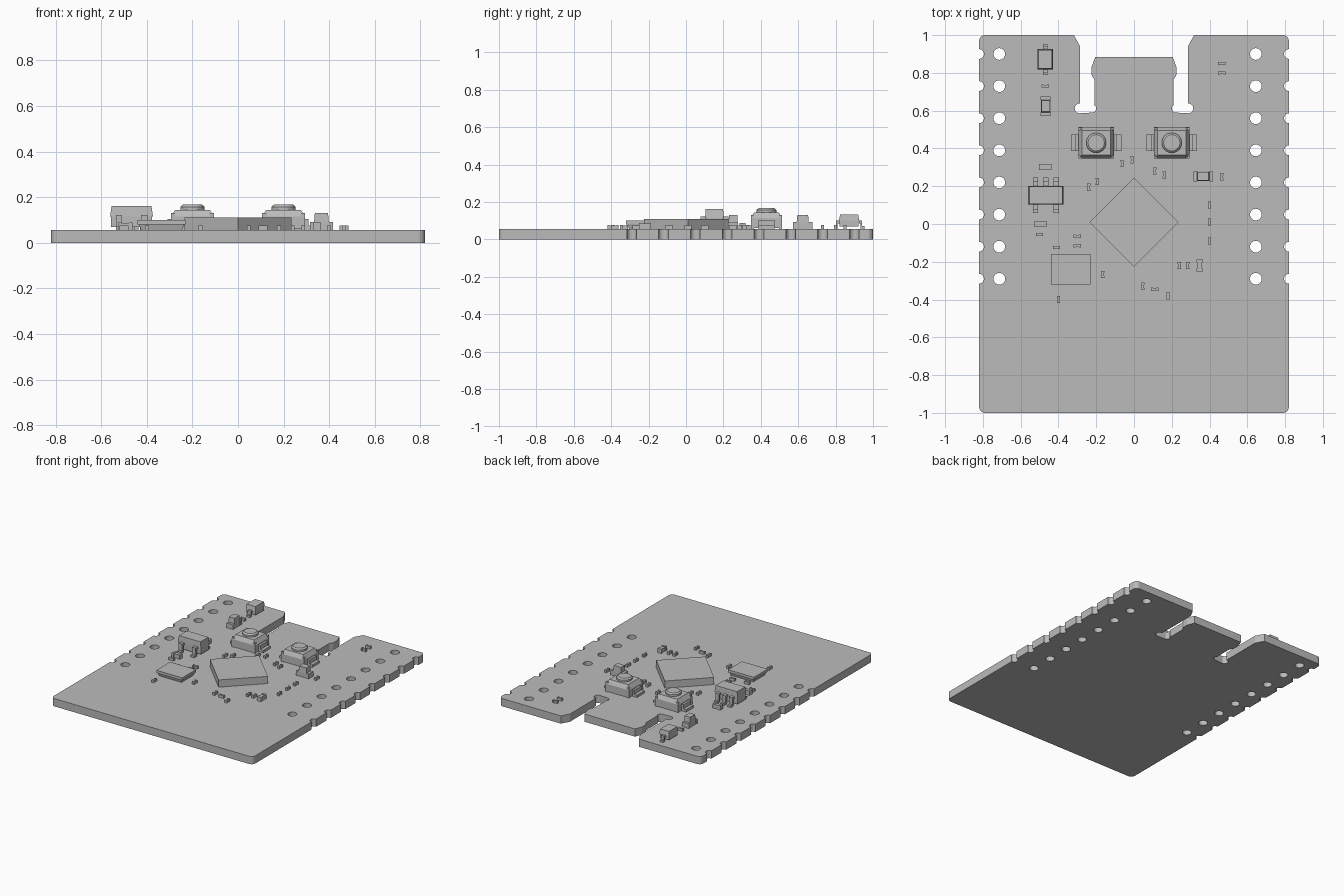
import bpy, bmesh, math
from mathutils import Matrix

cube = bpy.data.objects.get("Cube")
if cube:
    bpy.data.objects.remove(cube)

GREY = (0.5, 0.5, 0.5, 1)
grey = bpy.data.materials.new("plain grey")
grey.use_nodes = True
grey.diffuse_color = GREY
grey.node_tree.nodes["Principled BSDF"].inputs["Base Color"].default_value = GREY
TOP = 0.057   # upper surface of the board


def add_object(name, mesh):
    mesh.materials.clear()
    mesh.materials.append(grey)
    obj = bpy.data.objects.new(name, mesh)
    bpy.context.collection.objects.link(obj)
    return obj


def box(bm, x, y, sx, sy, z0, z1, taper=1.0, angle=0):
    """Box between two heights; its top is scaled by taper."""
    new = bmesh.ops.create_cube(bm, size=1)["verts"]
    turn = Matrix.Rotation(angle, 3, 'Z')
    for v in new:
        k = taper if v.co.z > 0 else 1
        z = z1 if v.co.z > 0 else z0
        p = turn @ v.co
        if angle == 0:
            p = v.co.copy()
        v.co = (x + p.x * sx * k, y + p.y * sy * k, z)


def disc(bm, x, y, r0, r1, z0, z1):
    bmesh.ops.create_cone(bm, cap_ends=True, segments=32, radius1=r0, radius2=r1,
                          depth=z1 - z0, matrix=Matrix.Translation((x, y, (z0 + z1) / 2)))


def finish(name, bm):
    mesh = bpy.data.meshes.new(name)
    bm.to_mesh(mesh)
    bm.free()
    return add_object(name, mesh)


def arc(x, y, r, start, end, steps):
    for i in range(steps + 1):
        a = math.radians(start + (end - start) * i / steps)
        yield (x + r * math.cos(a), y + r * math.sin(a))


# Board: half outline with tongue, slot and edge notches, mirrored
pin_rows = [0.9 - 0.17 * i for i in range(8)]
half = [(0.205, 0.885), (0.225, 0.83), (0.225, 0.79), (0.208, 0.76), (0.208, 0.64)]
half += arc(0.222, 0.612, 0.022, 120, 270, 6)
half += arc(0.288, 0.612, 0.026, -90, 95, 8)
half += [(0.285, 0.94), (0.318, 1.0)]
half += arc(0.79, 0.97, 0.03, 90, 0, 5)
for y in pin_rows:
    half += arc(0.82, y, 0.026, 90, 270, 8)
half += arc(0.79, -0.97, 0.03, 0, -90, 5)
outline = half + [(-x, y) for x, y in reversed(half)]
loops = [outline]
for x in (-0.713, 0.645):
    loops += [list(arc(x, y, 0.031, 0, 345, 23)) for y in pin_rows]

curve = bpy.data.curves.new("board_profile", 'CURVE')
curve.dimensions = '2D'
curve.fill_mode = 'BOTH'
curve.extrude = TOP / 2
for loop in loops:
    spline = curve.splines.new('POLY')
    spline.points.add(len(loop) - 1)
    for point, (x, y) in zip(spline.points, loop):
        point.co = (x, y, 0, 1)
    spline.use_cyclic_u = True
profile = bpy.data.objects.new("board_profile", curve)
bpy.context.collection.objects.link(profile)
bpy.context.view_layer.update()
mesh = bpy.data.meshes.new_from_object(profile.evaluated_get(bpy.context.evaluated_depsgraph_get()))
bpy.data.objects.remove(profile)
for v in mesh.vertices:
    v.co.z += TOP / 2
for poly in mesh.polygons:
    poly.use_smooth = False
add_object("board", mesh)

# Main processor, turned to a diamond
bm = bmesh.new()
box(bm, 0, 0.01, 0.333, 0.333, TOP, 0.11, 1, math.pi / 4)
finish("main_processor", bm)

# Push buttons
for side, x in (("right", -0.2), ("left", 0.2)):
    bm = bmesh.new()
    y = 0.43
    box(bm, x, y, 0.19, 0.165, 0.06, 0.115)
    box(bm, x, y, 0.19, 0.165, 0.115, 0.145, 0.8)
    box(bm, x, y, 0.265, 0.085, TOP, 0.075)
    for sx in (-1, 1):
        box(bm, x + sx * 0.1, y, 0.02, 0.085, TOP, 0.105)
        for sy in (-1, 1):
            box(bm, x + sx * 0.085, y + sy * 0.074, 0.018, 0.016, TOP, 0.13)
    disc(bm, x, y, 0.053, 0.053, 0.14, 0.158)
    disc(bm, x, y, 0.053, 0.043, 0.158, 0.167)
    finish(side + "_push_button", bm)

# Flat oscillator can with an overhanging lid
bm = bmesh.new()
box(bm, -0.335, -0.24, 0.18, 0.13, TOP, 0.08, 1.1)
box(bm, -0.335, -0.24, 0.21, 0.16, 0.08, 0.1)
finish("oscillator_can", bm)


def leg(bm, x, y, out, width, reach, height):
    """Bent lead running out from a body edge and down to the board."""
    box(bm, x, y + out * reach * 0.25, width, reach * 0.5, height - 0.014, height)
    box(bm, x, y + out * reach * 0.45, width, reach * 0.3, TOP, height)
    box(bm, x, y + out * reach * 0.7, width, reach * 0.6, TOP, TOP + 0.014)


# Voltage regulator with five leads
bm = bmesh.new()
box(bm, -0.467, 0.152, 0.18, 0.09, 0.115, 0.07, 1.0)
box(bm, -0.467, 0.152, 0.188, 0.1, 0.115, 0.162, 0.93)
for x in (-0.522, -0.467, -0.412):
    leg(bm, x, 0.2, 1, 0.028, 0.045, 0.122)
for x in (-0.522, -0.412):
    leg(bm, x, 0.104, -1, 0.028, 0.045, 0.122)
bmesh.ops.recalc_face_normals(bm, faces=bm.faces)
finish("voltage_regulator", bm)

# Diode
bm = bmesh.new()
box(bm, -0.47, 0.872, 0.075, 0.1, 0.07, 0.1)
box(bm, -0.47, 0.872, 0.08, 0.108, 0.1, 0.132, 0.9)
for out in (-1, 1):
    leg(bm, -0.47, 0.872 + out * 0.052, out, 0.025, 0.03, 0.1)
finish("diode", bm)

# Indicator lights: base, end pads and lens
for name, x, y, upright in (("rear_indicator_light", -0.468, 0.624, True),
                            ("side_indicator_light", 0.366, 0.252, False)):
    bm = bmesh.new()

    def part(off, length, width, z0, z1, taper=1.0):
        if upright:
            box(bm, x, y + off, width, length, z0, z1, taper)
        else:
            box(bm, x + off, y, length, width, z0, z1, taper)
    part(0, 0.1, 0.05, TOP, 0.085)
    for s in (-1, 1):
        part(s * 0.042, 0.018, 0.054, TOP, 0.092)
    part(0, 0.066, 0.05, 0.085, 0.13, 0.88)
    finish(name, bm)


# Chip parts: waisted body between two end caps
def chips(name, places, upright, length=0.038, width=0.017, height=0.02):
    for i, (x, y) in enumerate(places):
        bm = bmesh.new()
        for s, l, w, h in ((0, length, width * 0.8, height * 0.9),
                           (-1, length * 0.25, width, height),
                           (1, length * 0.25, width, height)):
            off = s * length * 0.375
            if upright:
                box(bm, x, y + off, w, l, TOP, TOP + h)
            else:
                box(bm, x + off, y, l, w, TOP, TOP + h)
        finish(f"{name}_{i + 1}", bm)


chips("cross_chip", [(-.47, .73), (.465, .85), (.465, .8), (-.5, -.055), (-.3, -.065),
                     (-.3, -.115), (-.41, -.125), (.11, -.345)], False)
chips("upright_chip", [(-.195, .225), (-.24, .195), (-.063, .32), (-.01, .34), (.11, .28),
                       (.16, .26), (.465, .25), (.4, .1), (.4, .01), (.4, -.09),
                       (.24, -.22), (.285, -.22), (-.165, -.267), (-.4, -.4),
                       (.047, -.33), (.18, -.38)], True)
chips("large_cross_chip", [(-.47, .302), (-.495, 0)], False, 0.065, 0.032, 0.032)
chips("large_upright_chip", [(.348, -.22)], True, 0.065, 0.032, 0.032)
